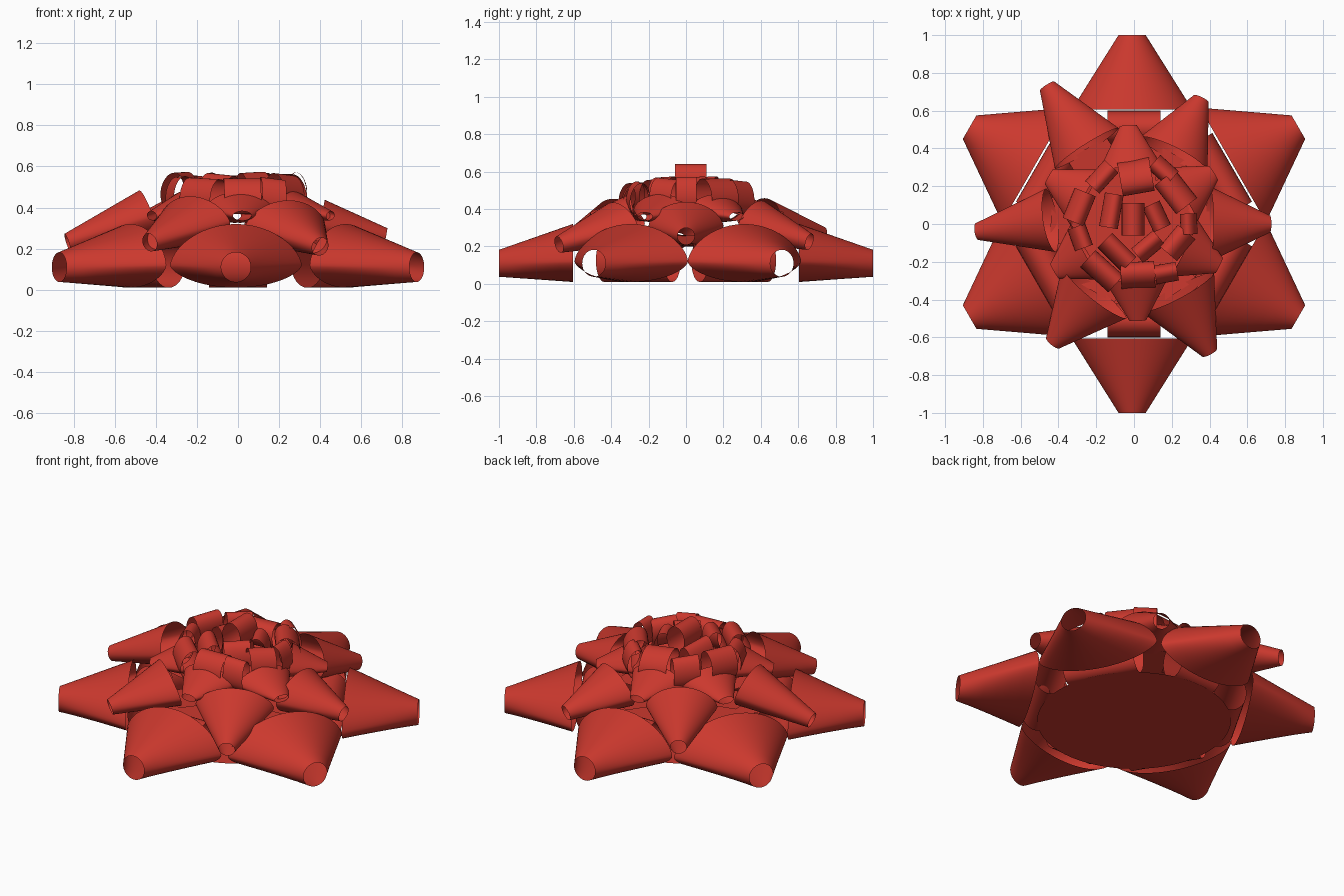
import bpy, math
from mathutils import Vector

if "Cube" in bpy.data.objects:
    bpy.data.objects.remove(bpy.data.objects["Cube"])

red = bpy.data.materials.new("red_ribbon")
red.diffuse_color = (0.6, 0.04, 0.027, 1)
red.use_nodes = True
red.node_tree.nodes["Principled BSDF"].inputs["Base Color"].default_value = red.diffuse_color


def make(name, verts, faces, smooth=True):
    me = bpy.data.meshes.new(name)
    me.from_pydata([tuple(v) for v in verts], [], faces)
    me.materials.append(red)
    for p in me.polygons:
        p.use_smooth = smooth
    ob = bpy.data.objects.new(name, me)
    bpy.context.collection.objects.link(ob)
    return ob


def cone(name, tip, base, tip_r, half_w, up, down, vertical=False, tip_flat=1.0):
    """Open ribbon cone: round tip lofted to a lens-shaped mouth."""
    tip, base = Vector(tip), Vector(base)
    d = tip - base
    if vertical:
        d.z = 0
    d.normalize()
    side = d.cross(Vector((0, 0, 1))).normalized()
    top = side.cross(d)
    n, rows = 48, 6
    verts, faces = [], []
    for j in range(rows + 1):
        f = j / rows
        for i in range(n):
            t = 2 * math.pi * i / n
            s, c = math.sin(t), math.cos(t)
            h = (up if c > 0 else down) * c * abs(c) ** 0.25
            mouth = base + side * (half_w * s) + top * h
            end = tip + side * (tip_r * s) + top * (tip_r * tip_flat * c)
            verts.append(mouth.lerp(end, f))
    for j in range(rows):
        for i in range(n):
            k = (i + 1) % n
            faces.append((j * n + i, j * n + k, j * n + n + k, j * n + n + i))
    make(name, verts, faces)


def loop(name, center, axis_deg, width, rx, rz, lean=0.0):
    """Short oval ribbon ring with a near-horizontal axis; lean raises the inner end."""
    a = math.radians(axis_deg)
    ax = Vector((math.cos(a), math.sin(a), 0))
    sd = Vector((-math.sin(a), math.cos(a), 0))
    n, c = 32, Vector(center)
    out = Vector((c.x, c.y, 0))
    out = out.normalized() if out.length > 0.05 else Vector((0, 0, 0))
    verts = []
    for e in (-0.5, 0.5):
        for i in range(n):
            t = 2 * math.pi * i / n
            v = ax * (e * width) + sd * (rx * math.cos(t))
            verts.append(c + v + Vector((0, 0, rz * math.sin(t) - lean * v.dot(out))))
    make(name, verts, [(i, (i + 1) % n, n + (i + 1) % n, n + i) for i in range(n)])


def tail(name, base, z0, z1, w):
    """Flat ribbon tail running from the middle to a cone mouth."""
    b = Vector((base[0], base[1], 0))
    s = b.cross(Vector((0, 0, 1))).normalized() * w
    a0, b0 = Vector((0, 0, z0)), b + Vector((0, 0, z1))
    make(name, [a0 - s, a0 + s, b0 + s, b0 - s], [(0, 1, 2, 3)], False)


# backing disc
N = 64
make("backing_disc", [(0.54 * math.cos(2 * math.pi * i / N),
                       0.54 * math.sin(2 * math.pi * i / N), 0.008) for i in range(N)],
     [tuple(range(N))], False)

# bottom layer: six large cones, each with a roll of ribbon behind its mouth
for i in range(6):
    a = math.radians(30 + 60 * i)
    u = Vector((math.cos(a), math.sin(a), 0))
    side = abs(u.x) > 0.1
    o = Vector((0 if side else -0.01, 0.01 if side else 0, 0))
    cone(f"bottom_cone_{i}", u * (1.005 if side else 1) + o + Vector((0, 0, 0.11)),
         u * 0.605 + o + Vector((0, 0, 0.12)),
         0.072, 0.35 if side else 0.32, 0.20, 0.11, True)
    loop(f"bottom_roll_{i}", u * 0.51 + Vector((0, 0, 0.125)), 120 + 60 * i,
         0.42 if side else 0.28, 0.09, 0.115)

# middle layer: tip, mouth centre, half width
middle = [((-0.83, -0.04, 0.23), (-0.44, 0.02, 0.36), 0.17),
          ((0.72, 0.0, 0.255), (0.40, 0.0, 0.31), 0.20),
          ((-0.46, 0.73, 0.26), (-0.25, 0.40, 0.33), 0.20),
          ((0.355, 0.66, 0.225), (0.21, 0.37, 0.32), 0.20),
          ((0.40, -0.68, 0.21), (0.23, -0.36, 0.31), 0.22),
          ((-0.43, -0.63, 0.23), (-0.21, -0.36, 0.33), 0.22)]
for i, (t, b, w) in enumerate(middle):
    cone(f"middle_cone_{i}", t, b, 0.045, w, 0.13, 0.11)
    tail(f"middle_tail_{i}", b, 0.2, b[2] - 0.1, 0.12)

# upper layer: six small, flatter cones
upper = [(-0.03, 0.52), (0.42, 0.27), (0.45, -0.22), (0.02, -0.51), (-0.42, -0.25), (-0.45, 0.25)]
for i, (x, y) in enumerate(upper):
    k = 0.29 / math.hypot(x, y)
    cone(f"upper_cone_{i}", (x, y, 0.36), (x * k, y * k, 0.395), 0.045, 0.17, 0.085, 0.07,
         tip_flat=0.5)
    tail(f"upper_tail_{i}", (x * k, y * k), 0.34, 0.34, 0.13)

# crown: small ribbon loops (x, y, top z, axis angle, width, half thickness)
crown = [(0.01, 0.25, 0.55, 10, 0.17, 0.09),
         (-0.17, 0.25, 0.55, 48, 0.15, 0.05),
         (0.155, 0.285, 0.55, -42, 0.13, 0.05),
         (0.22, 0.17, 0.56, -52, 0.19, 0.07),
         (-0.29, 0.09, 0.57, 68, 0.17, 0.06),
         (-0.12, 0.07, 0.56, 80, 0.18, 0.05),
         (0.12, 0.04, 0.57, 115, 0.14, 0.05),
         (0.29, 0.0, 0.57, 92, 0.11, 0.045),
         (-0.285, -0.07, 0.55, 110, 0.12, 0.05),
         (0.075, -0.12, 0.57, 40, 0.15, 0.05),
         (-0.09, -0.15, 0.56, -45, 0.18, 0.055),
         (-0.17, -0.25, 0.54, -42, 0.20, 0.06),
         (0.02, -0.27, 0.54, 3, 0.18, 0.07),
         (0.17, -0.26, 0.54, 10, 0.12, 0.05),
         (0.23, -0.10, 0.56, 50, 0.15, 0.06)]
for i, (x, y, z, a, w, r) in enumerate(crown):
    loop(f"crown_loop_{i}", (x, y, z - 0.085), a, w, r, 0.085, 0.3)
loop("top_loop", (-0.005, 0.025, 0.56), 90, 0.17, 0.06, 0.08)
